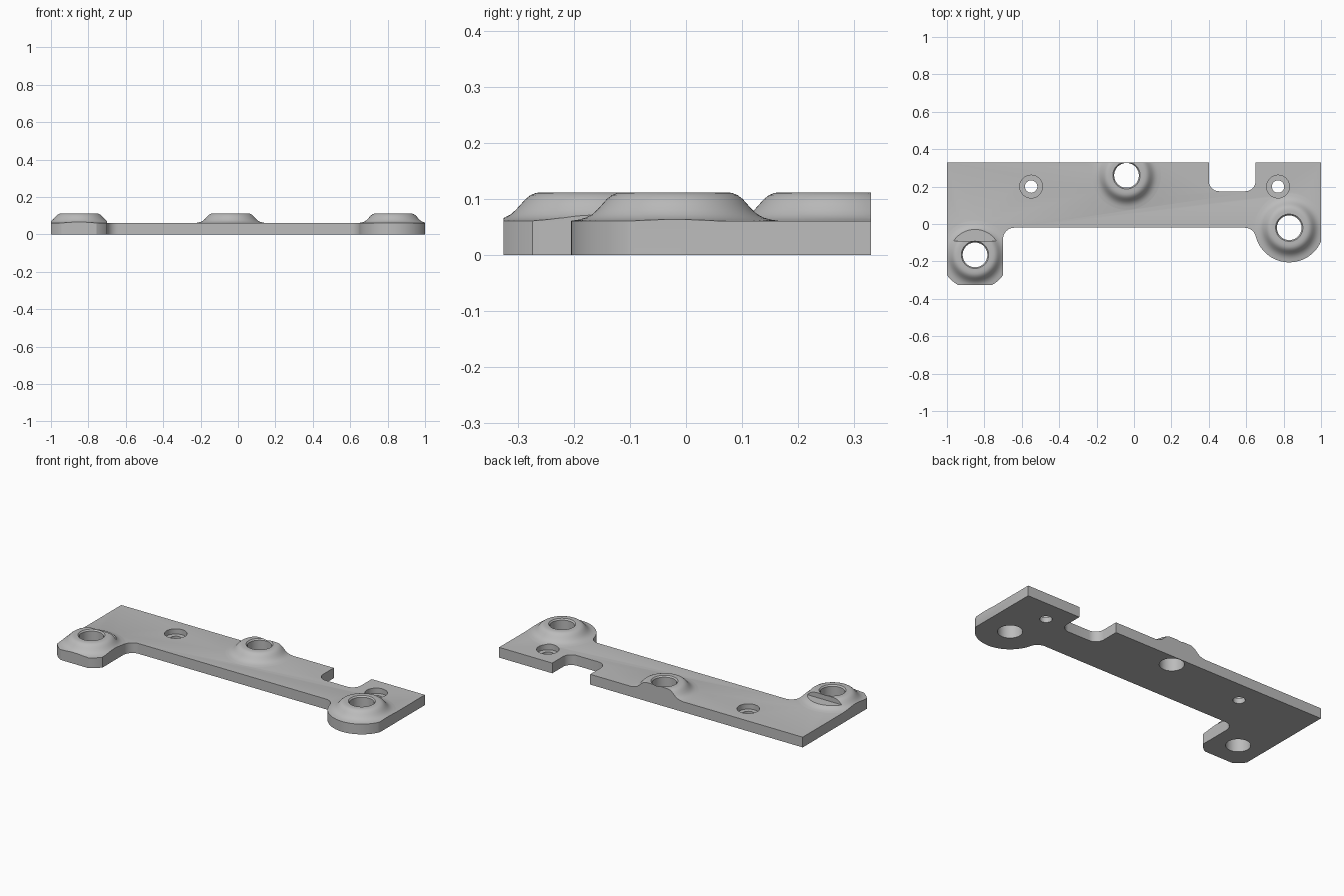
import bpy, bmesh
from math import sin, cos, radians, pi

if "Cube" in bpy.data.objects:
    bpy.data.objects.remove(bpy.data.objects["Cube"], do_unlink=True)

grey = bpy.data.materials.new("plain grey")
grey.use_nodes = True
grey.diffuse_color = (0.5, 0.5, 0.5, 1)
grey.node_tree.nodes["Principled BSDF"].inputs["Base Color"].default_value = (0.5, 0.5, 0.5, 1)

THICK, TOP = 0.061, 0.112
left_c, mid_c, right_c = (-0.85, -0.165), (-0.04, 0.26), (0.83, -0.02)


def make(name, bm):
    bmesh.ops.recalc_face_normals(bm, faces=bm.faces)
    mesh = bpy.data.meshes.new(name)
    bm.to_mesh(mesh)
    bm.free()
    mesh.materials.append(grey)
    ob = bpy.data.objects.new(name, mesh)
    bpy.context.collection.objects.link(ob)
    return ob


def prism(name, pts, z0, z1):
    bm = bmesh.new()
    face = bm.faces.new([bm.verts.new((x, y, z0)) for x, y in pts])
    new = bmesh.ops.extrude_face_region(bm, geom=[face])["geom"]
    verts = [v for v in new if isinstance(v, bmesh.types.BMVert)]
    bmesh.ops.translate(bm, verts=verts, vec=(0, 0, z1 - z0))
    return make(name, bm)


def rect(x0, x1, y0, y1):
    return [(x0, y0), (x1, y0), (x1, y1), (x0, y1)]


def lathe(name, centre, profile, n=64):
    # closed solid of revolution from (radius, height) points, bottom to top
    bm = bmesh.new()
    rings = [[bm.verts.new((centre[0] + r * cos(2 * pi * i / n),
                            centre[1] + r * sin(2 * pi * i / n), z)) for i in range(n)]
             for r, z in profile]
    for a, b in zip(rings, rings[1:]):
        for i in range(n):
            j = (i + 1) % n
            bm.faces.new((a[i], a[j], b[j], b[i]))
    bm.faces.new(rings[0])
    bm.faces.new(rings[-1])
    return make(name, bm)


def combine(ob, tool, op):
    mod = ob.modifiers.new(op, 'BOOLEAN')
    mod.operation, mod.object, mod.solver = op, tool, 'EXACT'
    bpy.context.view_layer.update()
    result = bpy.data.meshes.new_from_object(
        ob.evaluated_get(bpy.context.evaluated_depsgraph_get()))
    ob.modifiers.clear()
    ob.data = result
    bpy.data.objects.remove(tool, do_unlink=True)


def arc(c, r, a0, a1, n=10):
    angles = [radians(a0 + (a1 - a0) * i / n) for i in range(n + 1)]
    return [(c[0] + r * cos(a), c[1] + r * sin(a)) for a in angles]


# Outline: rounded left tab, concave fillets, round right lobe, rear notch
outline = [(-1, 0.33)]
outline += arc(left_c, 0.185, 215.8, 239.9, 6)
outline += arc(left_c, 0.185, 300.1, 324.2, 6)
outline += arc((-0.64, -0.08), 0.06, 180, 90)
outline += arc((0.5925, -0.08), 0.06, 90, 14.2)
outline += arc(right_c, 0.185, 195, 336.8, 28)
outline += [(1, 0.33), (0.65, 0.33)]
outline += arc((0.595, 0.23), 0.055, 0, -90)
outline += arc((0.455, 0.23), 0.055, 270, 180)
outline += [(0.4, 0.33)]

# Plate slab with three flared bosses
plate = prism("mounting_plate", rect(-1.2, 1.2, -0.5, 0.6), 0, THICK)
flare = [(0.192, 0.02), (0.192, 0.0595), (0.183, 0.0615), (0.17, 0.0635), (0.158, 0.067),
         (0.147, 0.073), (0.138, 0.081), (0.129, 0.091), (0.121, 0.1), (0.112, 0.107),
         (0.102, 0.111), (0.09, TOP)]
for c in (left_c, mid_c, right_c):
    boss = lathe("boss", c, flare)
    if c == left_c:
        # flat step on the rear of the left boss
        combine(boss, prism("step_cutter", rect(-1.2, -0.5, -0.09, 0.2), 0.083, 0.2), 'DIFFERENCE')
    combine(plate, boss, 'UNION')

# Trim everything to the outline
combine(plate, prism("outline_trim", outline, -0.1, 0.3), 'INTERSECT')

# Through holes in the bosses
for c in (left_c, mid_c, right_c):
    bore = [(0.066, -0.1), (0.066, 0.104), (0.073, TOP), (0.073, 0.2)]
    combine(plate, lathe("bore_cutter", c, bore), 'DIFFERENCE')

# Counterbored screw holes
for x in (-0.55, 0.77):
    screw = [(0.033, -0.1), (0.033, 0.03), (0.061, 0.03), (0.061, 0.2)]
    combine(plate, lathe("screw_cutter", (x, 0.2), screw, 40), 'DIFFERENCE')

bpy.context.view_layer.objects.active = plate
plate.select_set(True)
bpy.ops.object.shade_smooth_by_angle(angle=radians(28))
